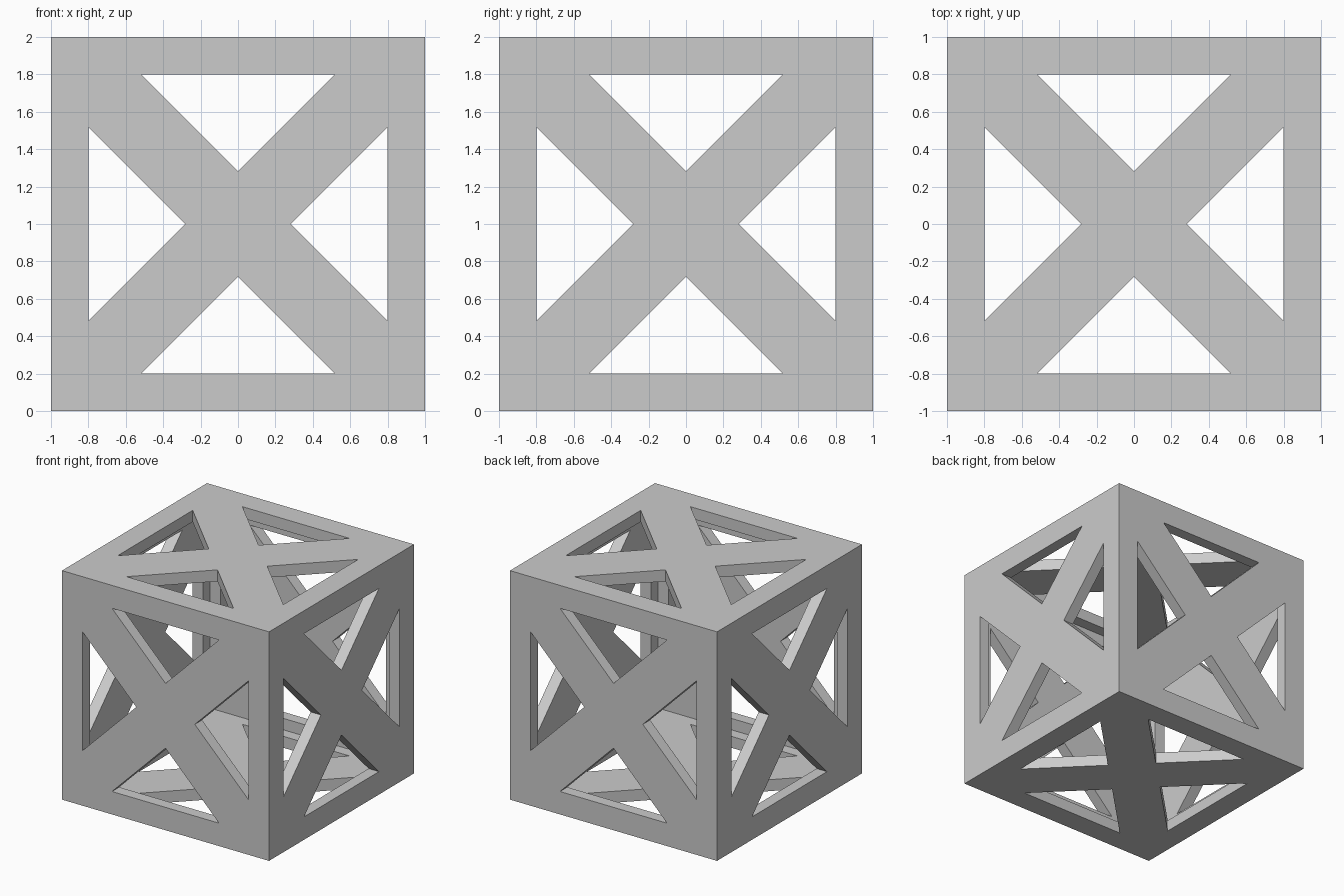
import bpy, bmesh
from math import pi
from mathutils import Matrix, Vector

if "Cube" in bpy.data.objects:
    bpy.data.objects.remove(bpy.data.objects["Cube"])

HALF, VOID = 1.0, 0.9        # outer cube half size, hollow half size
OPEN = 0.8                   # half size of the opening inside each border
GAP = 0.2 * 2 ** 0.5         # brace half-width measured along the axis
CENTRE = Matrix.Translation((0, 0, 1))


def make_object(name, bm):
    bmesh.ops.recalc_face_normals(bm, faces=bm.faces)
    mesh = bpy.data.meshes.new(name)
    bm.to_mesh(mesh)
    bm.free()
    obj = bpy.data.objects.new(name, mesh)
    bpy.context.collection.objects.link(obj)
    return obj


def cube(name, half):
    bm = bmesh.new()
    bmesh.ops.create_cube(bm, size=2 * half, matrix=CENTRE)
    return make_object(name, bm)


def window_cutter(name, axis_rotation):
    # four triangular prisms left open between the crossed braces
    bm = bmesh.new()
    triangle = [(0, GAP), (OPEN - GAP, OPEN), (GAP - OPEN, OPEN)]
    for i in range(4):
        turn = CENTRE @ axis_rotation @ Matrix.Rotation(i * pi / 2, 4, 'Z')
        face = bm.faces.new([bm.verts.new(turn @ Vector((x, y, -1.2))) for x, y in triangle])
        out = bmesh.ops.extrude_face_region(bm, geom=[face])
        verts = [v for v in out['geom'] if isinstance(v, bmesh.types.BMVert)]
        bmesh.ops.translate(bm, verts=verts, vec=turn.to_3x3() @ Vector((0, 0, 2.4)))
    return make_object(name, bm)


# solid cube, hollowed and pierced along each axis
frame = cube("cross_braced_frame", HALF)
cutters = [
    cube("inner_void", VOID),
    window_cutter("top_windows", Matrix.Identity(4)),
    window_cutter("front_windows", Matrix.Rotation(pi / 2, 4, 'X')),
    window_cutter("side_windows", Matrix.Rotation(pi / 2, 4, 'Y')),
]
bpy.context.view_layer.objects.active = frame
for cutter in cutters:
    cutter.hide_render = True
    mod = frame.modifiers.new(cutter.name, 'BOOLEAN')
    mod.operation = 'DIFFERENCE'
    mod.solver = 'EXACT'
    mod.object = cutter
    bpy.ops.object.modifier_apply(modifier=mod.name)
    bpy.data.objects.remove(cutter)
